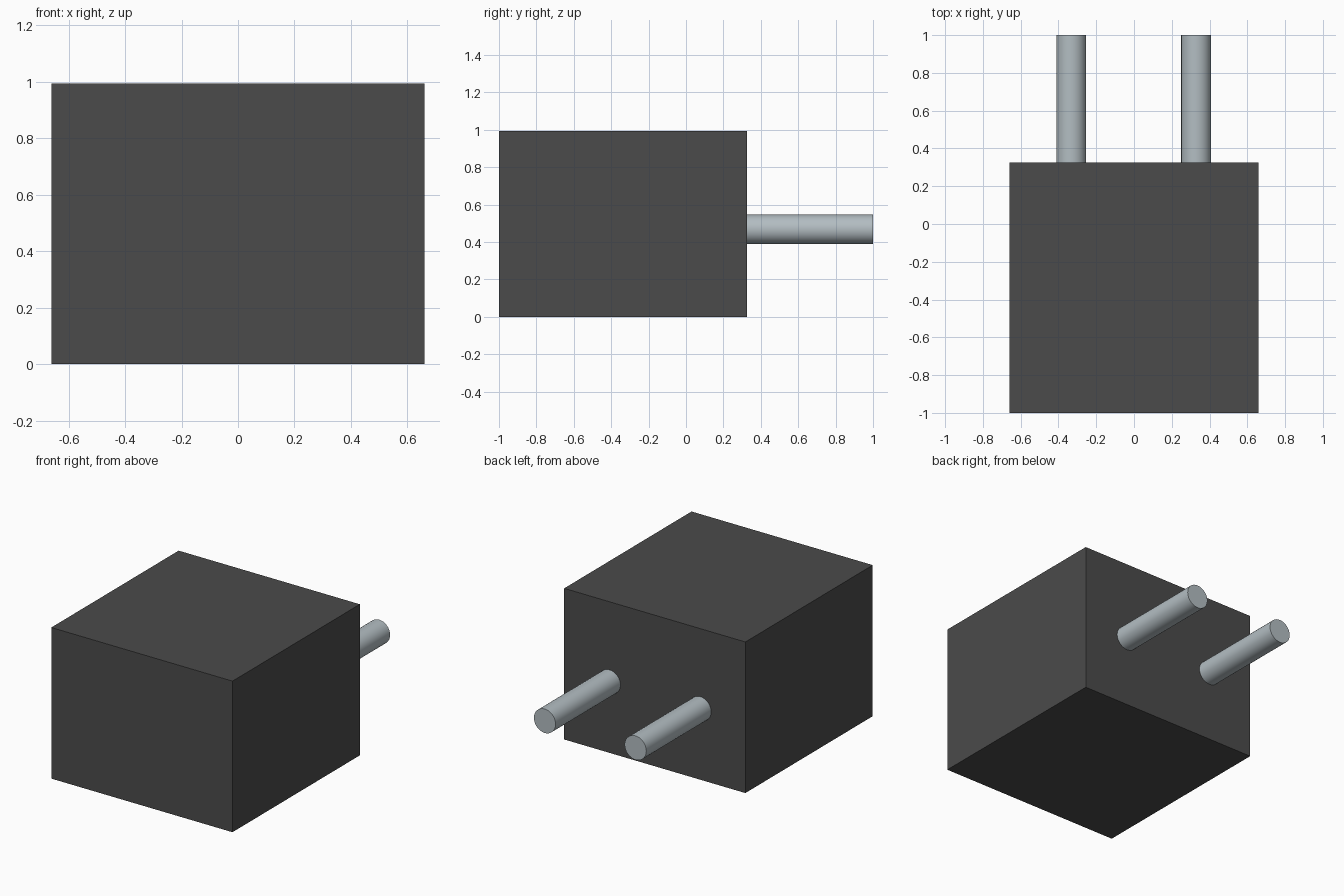
import bpy
from math import pi

cube = bpy.data.objects.get("Cube")
if cube:
    bpy.data.objects.remove(cube, do_unlink=True)


def material(name, rgb):
    m = bpy.data.materials.new(name)
    m.use_nodes = True
    color = (*rgb, 1)
    m.diffuse_color = color
    m.node_tree.nodes["Principled BSDF"].inputs["Base Color"].default_value = color
    return m


def finish(name, mat):
    obj = bpy.context.object
    obj.name = name
    obj.data.materials.append(mat)
    bpy.ops.object.transform_apply(location=False, rotation=True, scale=True)
    return obj


charcoal = material("charcoal plastic", (0.07, 0.07, 0.07))
steel = material("pale steel", (0.45, 0.51, 0.54))

# Block housing
back, height = 0.325, 0.995
bpy.ops.mesh.primitive_cube_add(size=1, location=(0, (back - 1) / 2, height / 2))
bpy.context.object.scale = (1.32, back + 1, height)
finish("housing", charcoal)

# Pair of round pins on the back
for side, x in (("right", -0.332), ("left", 0.329)):
    bpy.ops.mesh.primitive_cylinder_add(
        vertices=32, radius=0.079, depth=1 - back,
        location=(x, (1 + back) / 2, 0.468), rotation=(pi / 2, 0, 0))
    finish(side + "_pin", steel)
    bpy.ops.object.shade_smooth_by_angle()
